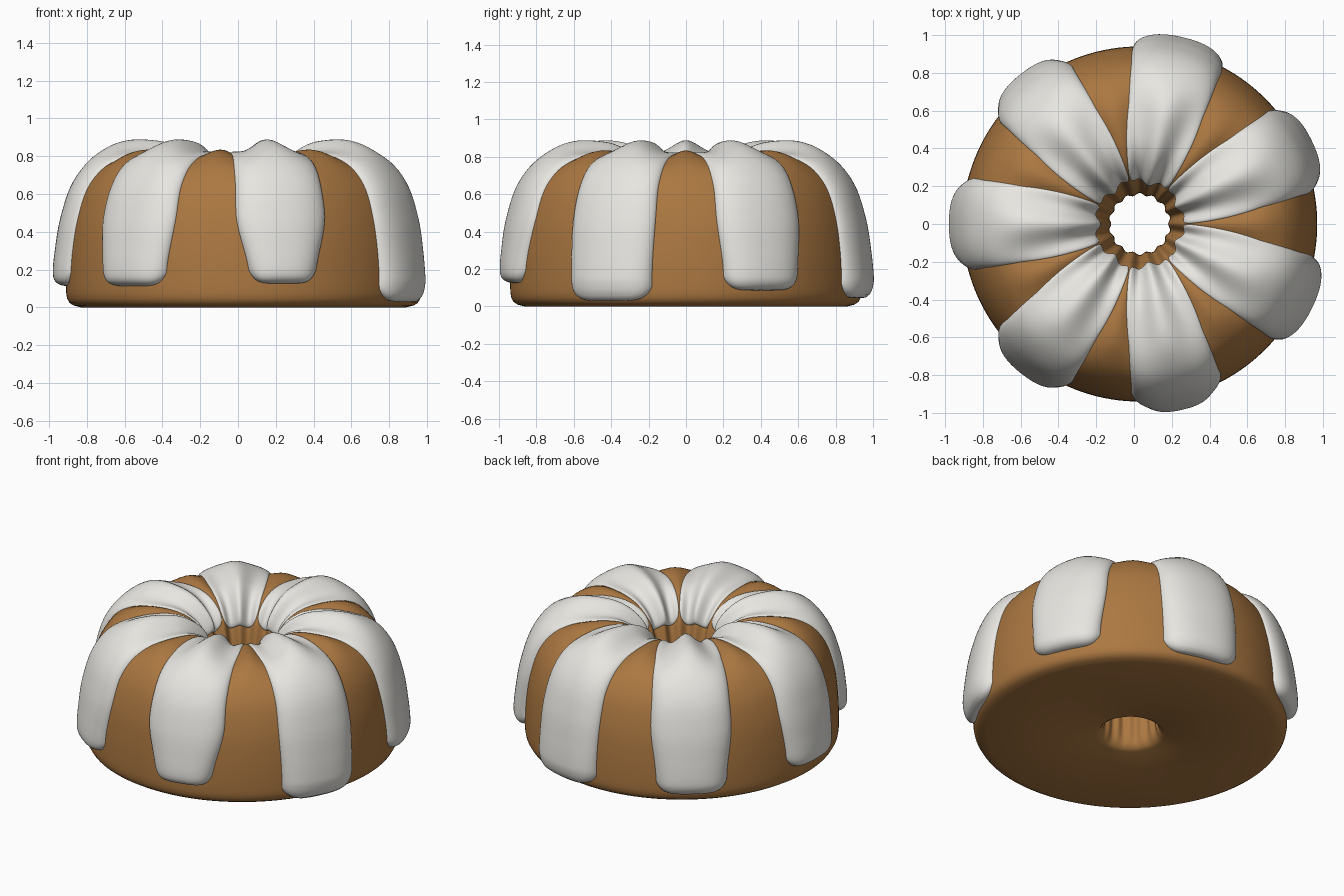
import bpy, bmesh
from math import sin, cos, pi
from mathutils import Vector

cube = bpy.data.objects.get("Cube")
if cube:
    bpy.data.objects.remove(cube)

CENTRE_X = 0.03
STRIPS = 7
STEP = 2 * pi / STRIPS


def material(name, colour, rough):
    mat = bpy.data.materials.new(name)
    mat.use_nodes = True
    mat.diffuse_color = (*colour, 1)
    node = mat.node_tree.nodes["Principled BSDF"]
    node.inputs["Base Color"].default_value = (*colour, 1)
    node.inputs["Roughness"].default_value = rough
    return mat


def lerp_table(table, x):
    for (a, va), (b, vb) in zip(table, table[1:]):
        if x <= b:
            t = max(0, (x - a) / (b - a))
            return va + (vb - va) * t
    return table[-1][1]


def smooth(a, b, x):
    t = min(1, max(0, (x - a) / (b - a)))
    return t * t * (3 - 2 * t)


def resampled_spline(points, count):
    """Catmull-Rom curve through the points, evenly spaced by length."""
    pts = [Vector(p) for p in points]
    pts = [pts[0] * 2 - pts[1]] + pts + [pts[-1] * 2 - pts[-2]]
    dense = []
    for a, b, c, d in zip(pts, pts[1:], pts[2:], pts[3:]):
        for i in range(16):
            t = i / 16
            dense.append(0.5 * (2 * b + (c - a) * t + (2 * a - 5 * b + 4 * c - d) * t * t
                                + (3 * b - a - 3 * c + d) * t ** 3))
    dense.append(pts[-2])
    lengths = [0]
    for a, b in zip(dense, dense[1:]):
        lengths.append(lengths[-1] + (b - a).length)
    out, k = [], 0
    for i in range(count):
        goal = lengths[-1] * i / (count - 1)
        while k < len(dense) - 2 and lengths[k + 1] < goal:
            k += 1
        t = (goal - lengths[k]) / max(1e-9, lengths[k + 1] - lengths[k])
        out.append(dense[k].lerp(dense[k + 1], t))
    return out


# Cross-section of the cake: up the hole, over the crown, down the side
PROFILE = resampled_spline(
    [(0.21, 0), (0.175, 0.03), (0.16, 0.12), (0.16, 0.3), (0.18, 0.45), (0.215, 0.6),
     (0.255, 0.69), (0.32, 0.755), (0.4, 0.793), (0.5, 0.81), (0.61, 0.81), (0.7, 0.786),
     (0.79, 0.725), (0.865, 0.615), (0.912, 0.46), (0.933, 0.3), (0.94, 0.14),
     (0.935, 0.05), (0.91, 0.015), (0.86, 0)], 160)


def section(s):
    """Point and outward normal at a fractional index of the profile."""
    i = min(int(s), len(PROFILE) - 2)
    p = PROFILE[i].lerp(PROFILE[i + 1], s - i)
    d = PROFILE[min(i + 2, len(PROFILE) - 1)] - PROFILE[max(i - 1, 0)]
    return p, Vector((-d.y, d.x)).normalized()


def place(r, z, angle):
    """Position around the cake, with ridges in the hole and on the crown."""
    ridge = cos(2 * STRIPS * angle)
    hole = (1 - smooth(0.2, 0.5, r)) * (0.4 + 0.6 * smooth(0.1, 0.6, z)) * smooth(0, 0.1, z)
    crown = smooth(0.5, 0.75, z) * (1 - smooth(0.55, 0.88, r))
    r -= 0.014 * ridge * hole
    z += 0.022 * ridge * crown
    return (CENTRE_X + r * cos(angle), r * sin(angle), z)


def grid_object(name, rows, mat, wrap):
    bm = bmesh.new()
    grid = [[bm.verts.new(p) for p in row] for row in rows]
    for a, b in zip(grid, grid[1:]):
        n = len(a)
        for j in range(n if wrap else n - 1):
            k = (j + 1) % n
            bm.faces.new((a[j], a[k], b[k], b[j]))
    if wrap:
        # Underside joins the outer rim to the hole
        for j in range(len(grid[0])):
            k = (j + 1) % len(grid[0])
            bm.faces.new((grid[-1][j], grid[-1][k], grid[0][k], grid[0][j]))
        bmesh.ops.recalc_face_normals(bm, faces=bm.faces)
    else:
        bm.normal_update()
        middle = grid[len(grid) // 2][len(grid[0]) // 2]
        if middle.normal.z < 0:
            bmesh.ops.reverse_faces(bm, faces=bm.faces)
    for f in bm.faces:
        f.smooth = True
    mesh = bpy.data.meshes.new(name)
    bm.to_mesh(mesh)
    bm.free()
    mesh.materials.append(mat)
    obj = bpy.data.objects.new(name, mesh)
    bpy.context.collection.objects.link(obj)


sponge = material("golden brown sponge", (0.41, 0.187, 0.053), 0.8)
frosting = material("white icing", (0.8, 0.79, 0.75), 0.5)

# Cake body
SEGMENTS = 168
grid_object("cake_body",
            [[place(p.x, p.y, 2 * pi * j / SEGMENTS) for j in range(SEGMENTS)]
             for p in PROFILE[::2] + [PROFILE[-1]]], sponge, True)

# Icing strips: half angle by radius, thickness by height on the outer side
HALF_ANGLE = [(0.2, 0.42), (0.27, 0.45), (0.4, 0.4), (0.65, 0.315), (0.86, 0.275), (1, 0.265)]
SIDE_THICKNESS = [(0, 0.066), (0.14, 0.076), (0.3, 0.066), (0.5, 0.058), (0.83, 0.054)]
UNIT = sum((b - a).length for a, b in zip(PROFILE, PROFILE[1:])) / (len(PROFILE) - 1)


def icing_strip(name, angle, end_z, narrowing):
    start = next(i for i, p in enumerate(PROFILE) if p.y >= 0.63)
    end = max(i for i, p in enumerate(PROFILE) if p.y >= end_z)
    rows, across, along = [], 32, 72
    for i in range(along + 1):
        v = sin(pi / 2 * (2 * i / along - 1))
        row = []
        for j in range(across + 1):
            u = sin(pi / 2 * (2 * j / across - 1))
            # Rounded corners at both tips
            a = start + 0.04 / UNIT * abs(u) ** 5
            b = end - 0.07 / UNIT * abs(u) ** 6
            p, n = section(a + (b - a) * (v + 1) / 2)
            side = smooth(0.6, 0.9, p.x)
            inner = 1 - smooth(0.2, 0.45, p.x)
            half = lerp_table(HALF_ANGLE, p.x)
            if p.x > 0.5:
                half *= 1 - (1 - narrowing) * (1 - smooth(0.15, 0.52, p.y))
            thick = lerp_table(SIDE_THICKNESS, p.y) if p.x > 0.5 else 0.054 - 0.026 * inner
            dome = (1 - u * u) ** 0.6 * (1 - side) + (1 - abs(u) ** 3) ** 0.55 * side
            tip = (1 - min(1, abs(v)) ** 24) ** 0.5
            q = p + n * (thick * dome * tip - 0.006 * (1 - dome * tip))
            row.append(place(q.x, q.y, angle + u * half))
        rows.append(row)
    grid_object(name, rows, frosting, False)


# Lower tip height and tip narrowing of each strip, counter-clockwise from the right
DRIPS = [(0.08, 0.87), (0.035, 0.97), (0.06, 0.85), (0.11, 0.86),
         (0.105, 0.83), (0.125, 0.72), (0.03, 0.95)]
for index, (end_z, narrowing) in enumerate(DRIPS):
    icing_strip(f"icing_strip_{index + 1}", STEP * (index + 0.5), end_z, narrowing)
